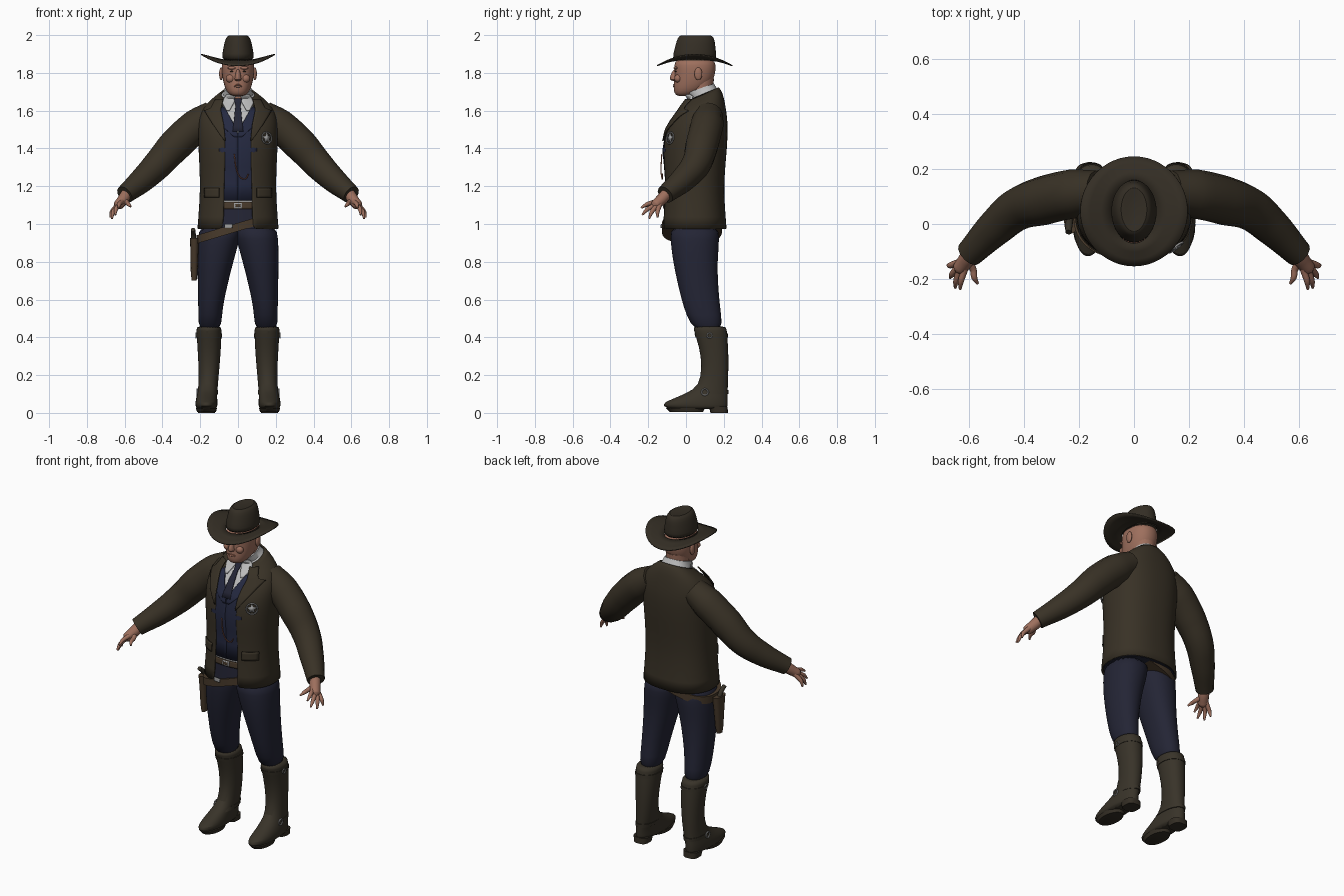
import bpy, bmesh, math
from mathutils import Vector
from mathutils.bvhtree import BVHTree

cube = bpy.data.objects.get("Cube")
if cube:
    bpy.data.objects.remove(cube, do_unlink=True)


def material(name, *rgb):
    m = bpy.data.materials.new(name)
    m.use_nodes = True
    m.diffuse_color = (*rgb, 1)
    m.node_tree.nodes["Principled BSDF"].inputs["Base Color"].default_value = (*rgb, 1)
    return m


COAT = material("brown coat", .040, .031, .019)
HAT = material("dark felt", .034, .027, .018)
BOOT = material("boot leather", .040, .033, .022)
TROUSER = material("navy trousers", .017, .018, .035)
VEST = material("blue vest", .018, .022, .052)
SKIN = material("skin", .34, .16, .11)
SHIRT = material("white shirt", .50, .50, .50)
SILVER = material("silver", .32, .32, .32)
LEATHER = material("belt leather", .065, .042, .024)
COPPER = material("copper chain", .35, .13, .08)
made = []


def add(name, verts, faces, mat, subd=0, thick=0, offset=-1):
    me = bpy.data.meshes.new(name)
    me.from_pydata(verts, [], faces)
    me.materials.append(mat)
    ob = bpy.data.objects.new(name, me)
    bpy.context.collection.objects.link(ob)
    if subd:
        ob.modifiers.new("smooth", 'SUBSURF').levels = subd
    if thick:
        mod = ob.modifiers.new("thickness", 'SOLIDIFY')
        mod.thickness, mod.offset = thick, offset
    made.append(ob)
    return ob


def power(v, p):
    return math.copysign(abs(v) ** p, v)


# Stack of rings, bottom to top: z, centre x, half width, front y, back y, front gap, tilt
def skin_rings(rings, p=1, n=24, caps=True):
    verts, faces, gapped = [], [], len(rings[0]) > 5 and rings[0][5] > 0
    cols = n + 1 if gapped else n
    for z, xc, w, yf, yb, gap, tilt in [(*r, 0, 0)[:7] for r in rings]:
        t0, mid, d = math.asin((gap / w) ** (1 / p)), (yf + yb) / 2, (yb - yf) / 2
        for i in range(cols):
            t = t0 + (math.tau - 2 * t0) * i / n
            y = mid - d * power(math.cos(t), p)
            verts.append((xc + w * power(math.sin(t), p), y, z + tilt * (y - mid)))
    for r in range(len(rings) - 1):
        for i in range(n):
            a, b = r * cols + i, r * cols + (i + 1) % cols
            faces.append((a, b, b + cols, a + cols))
    if caps and not gapped:
        faces.append(tuple(reversed(range(cols))))
        faces.append(tuple(range(len(verts) - cols, len(verts))))
    return verts, faces


def loft(name, rings, mat, p=1, n=24, caps=True, **kw):
    return add(name, *skin_rings(rings, p, n, caps), mat, **kw)


def flip(rings, s):
    return [(r[0], r[1] * s, *r[2:]) for r in rings]


# Round tube through points x, y, z, radius
def tube(name, pts, mat, s=1):
    cu = bpy.data.curves.new(name, 'CURVE')
    cu.dimensions, cu.bevel_depth, cu.bevel_resolution = '3D', 1, 4
    cu.resolution_u, cu.use_fill_caps = 6, True
    sp = cu.splines.new('BEZIER')
    sp.bezier_points.add(len(pts) - 1)
    for bp, (x, y, z, r) in zip(sp.bezier_points, pts):
        bp.co, bp.radius = (x * s, y, z), r
        bp.handle_left_type = bp.handle_right_type = 'AUTO'
    cu.materials.append(mat)
    ob = bpy.data.objects.new(name, cu)
    bpy.context.collection.objects.link(ob)
    bpy.ops.object.select_all(action='DESELECT')
    ob.select_set(True)
    bpy.context.view_layer.objects.active = ob
    bpy.ops.object.convert(target='MESH')
    made.append(bpy.context.object)


def ball(name, loc, scale, mat):
    bpy.ops.mesh.primitive_uv_sphere_add(segments=16, ring_count=10, location=loc)
    ob = bpy.context.object
    ob.name, ob.scale = name, scale
    ob.data.materials.append(mat)
    made.append(ob)


def ring(name, loc, normal, major, minor, mat):
    bpy.ops.mesh.primitive_torus_add(location=loc, major_radius=major, minor_radius=minor,
                                     major_segments=24, minor_segments=8)
    ob = bpy.context.object
    ob.name = name
    ob.rotation_euler = Vector(normal).to_track_quat('Z', 'Y').to_euler()
    ob.data.materials.append(mat)
    made.append(ob)


# Thin plate laid on the front of a surface; rows are z, x start, x end
def plate(name, bvh, rows, mat, lift, s=1, n=6, m=4):
    verts, faces = [], []
    steps = [[a + (b - a) * k / m for a, b in zip(r0, r1)]
             for r0, r1 in zip(rows, rows[1:]) for k in range(m)] + [rows[-1]]
    for z, x0, x1 in steps:
        for i in range(n + 1):
            x = s * (x0 + (x1 - x0) * i / n)
            hit = bvh.ray_cast(Vector((x, -1, z)), Vector((0, 1, 0)))[0]
            hit = hit or bvh.find_nearest(Vector((x, -.2, z)))[0]
            verts.append((x, hit.y - lift, z))
    for r in range(len(steps) - 1):
        for i in range(n):
            a = r * (n + 1) + i
            faces.append((a, a + 1, a + n + 2, a + n + 1))
    return add(name, verts, faces, mat, thick=.006, offset=0)


# Coat and the shirt body under it
coat = [(.975, 0, .215, -.13, .215, .078, 0), (1.1, 0, .205, -.12, .205, .076, 0),
        (1.23, 0, .20, -.113, .20, .074, 0), (1.40, 0, .21, -.13, .218, .066, 0),
        (1.50, 0, .212, -.11, .221, .075, 0), (1.56, 0, .21, -.075, .219, .09, 0),
        (1.62, 0, .185, -.035, .208, .09, .1), (1.665, 0, .13, -.005, .195, .075, .3),
        (1.69, 0, .09, .012, .174, .06, .42)]
loft("coat", coat, COAT, .85, 48, subd=1, thick=.008)
coat_bvh = BVHTree.FromPolygons(*skin_rings([r[:5] for r in coat], .85, 64))
body = [(z, 0, w - .012, yf + .012, yb - .012, 0, t) for z, x, w, yf, yb, g, t in coat]
body.append((1.718, 0, .07, .0, .148, 0, .35))
shirt = loft("shirt", body, SHIRT, .85, 48)
shirt.data.materials.append(TROUSER)
for f in shirt.data.polygons:
    f.material_index = int(f.center.z < 1.1)
body_bvh = BVHTree.FromPolygons(*skin_rings(body, .85, 64))

plate("tie", body_bvh, [(1.49, -.028, .028), (1.61, -.015, .015), (1.625, -.012, .012),
                        (1.665, -.022, .022)], TROUSER, .012)
plate("waist_belt", body_bvh, [(1.08, -.1, .1), (1.115, -.1, .1)], LEATHER, .005)
plate("waist_buckle", body_bvh, [(1.083, -.022, .022), (1.112, -.022, .022)], SILVER, .009)
plate("buckle_center", body_bvh, [(1.09, -.014, .014), (1.105, -.014, .014)], LEATHER, .011)
for s, side in ((1, "left"), (-1, "right")):
    plate(side + "_vest", body_bvh, [(1.125, 0, .1), (1.48, 0, .1), (1.53, .026, .11),
                                     (1.62, .075, .12)], VEST, .005, s)
    plate(side + "_vest_lapel", body_bvh, [(1.46, 0, .02), (1.51, .012, .075),
                                           (1.615, .07, .1)], VEST, .010, s)
    plate(side + "_shirt_collar", body_bvh, [(1.60, .045, .06), (1.645, .02, .085),
                                             (1.685, .012, .06)], SHIRT, .012, s)
    plate(side + "_lapel", coat_bvh, [(1.44, .066, .072), (1.53, .076, .135), (1.60, .09, .178),
                                      (1.612, .09, .145), (1.66, .078, .12)], COAT, .006, s)
    plate(side + "_pocket_flap", coat_bvh, [(1.14, .1, .178), (1.19, .1, .178)], COAT, .006, s)

# Watch chain
tube("watch_chain", [(-.02, -.128, 1.37, .003), (-.005, -.132, 1.28, .003),
                     (.015, -.128, 1.245, .003), (.04, -.125, 1.24, .003),
                     (.055, -.125, 1.265, .003)], COPPER)

# Star badge on the left breast
spot, normal = coat_bvh.ray_cast(Vector((.15, -1, 1.455)), Vector((0, 1, 0)))[:2]
ring("badge_rim", spot + normal * .005, normal, .031, .004, SILVER)
points = [(r * math.sin(k * math.pi / 5), r * math.cos(k * math.pi / 5), 0)
          for k, r in enumerate([.031, .014] * 5)]
star = add("badge_star", points, [tuple(reversed(range(10)))], SILVER, thick=.006, offset=0)
star.location = spot + normal * .006
star.rotation_euler = normal.to_track_quat('Z', 'Y').to_euler()

# Sloping gun belt with holster on the right hip
gun_belt = loft("gun_belt", [(.962, -.015, .205, -.127, .19), (1.006, -.015, .205, -.127, .19)],
                LEATHER, .85, 48)
for v in gun_belt.data.vertices:
    v.co.z += .3 * v.co.x
plate("gun_belt_buckle", body_bvh, [(.978, -.07, -.03), (1.0, -.07, -.03)], SILVER, .015)
loft("holster", [(.70, -.232, .013, -.01, .03), (.74, -.232, .018, -.015, .038),
                 (.85, -.231, .021, -.025, .05), (.925, -.23, .024, -.035, .06)],
     LEATHER, .8, 20)
tube("pistol_grip", [(-.232, .02, .90, .014), (-.236, .0, .945, .013),
                     (-.238, -.03, .97, .012)], BOOT)

# Limbs
arm = [(.13, .12, 1.58, .075), (.22, .11, 1.52, .089), (.33, .085, 1.42, .089),
       (.42, .055, 1.32, .079), (.50, -.01, 1.24, .068), (.60, -.11, 1.155, .05)]
fingers = {"index": [(.618, -.172, 1.115), (.632, -.237, 1.085)],
           "middle": [(.635, -.175, 1.095), (.650, -.232, 1.048)],
           "ring": [(.647, -.165, 1.085), (.668, -.195, 1.028)],
           "little": [(.652, -.145, 1.085), (.677, -.150, 1.035)],
           "thumb": [(.585, -.165, 1.11), (.568, -.217, 1.092)]}
leg = [(.43, .15, .06, .045, .195), (.52, .147, .063, 0, .187), (.60, .143, .069, -.025, .176),
       (.76, .125, .09, -.062, .166), (.85, .113, .103, -.076, .172),
       (.92, .102, .111, -.083, .176), (1.0, .09, .115, -.085, .177)]
boot = [(.018, .167, .052, -.09, .215), (.035, .167, .058, -.122, .221),
        (.055, .167, .059, -.12, .222), (.078, .166, .056, -.06, .222),
        (.105, .162, .053, .0, .221), (.14, .158, .051, .07, .222),
        (.25, .153, .056, .085, .226), (.35, .152, .063, .07, .224),
        (.45, .154, .068, .036, .216), (.458, .154, .064, .04, .212)]
for s, side in ((1, "left"), (-1, "right")):
    tube(side + "_sleeve", arm, COAT, s)
    tube(side + "_palm", [(.585, -.095, 1.17, .03), (.605, -.125, 1.135, .031),
                          (.633, -.162, 1.10, .027), (.64, -.172, 1.09, .012)], SKIN, s)
    for f, (root, tip) in fingers.items():
        mid = [(a + b) / 2 + d for a, b, d in zip(root, tip, (.004, -.003, .004))]
        tube(side + "_" + f + "_finger", [(.607, -.13, 1.13, .015), (*root, .0125),
                                          (*mid, .011), (*tip, .005)], SKIN, s)
    loft(side + "_trouser_leg", flip(leg, s), TROUSER, .92, subd=1)
    loft(side + "_boot", flip(boot, s), BOOT, .92, subd=1)
    loft(side + "_sole", flip([(.004, .167, .05, -.085, .09), (.026, .167, .056, -.108, .1)], s), HAT)
    loft(side + "_heel", flip([(0, .167, .044, .13, .222), (.035, .167, .048, .12, .22)], s), HAT, .7)
    loft(side + "_ankle_strap", flip([(.10, .161, .055, .0, .226), (.12, .16, .054, .035, .226)], s),
         BOOT, .92)
    ring(side + "_ankle_buckle", (s * .217, .1, .11), (s, 0, 0), .017, .004, SILVER)
    loft(side + "_top_strap", flip([(.40, .153, .068, .05, .222), (.42, .153, .069, .045, .221)], s),
         BOOT, .92)
    ring(side + "_top_buckle", (s * .222, .125, .41), (s, 0, 0), .013, .003, SILVER)

# Head
loft("neck", [(1.62, 0, .066, .015, .14), (1.70, 0, .064, .012, .142), (1.77, 0, .066, .01, .148)], SKIN)
loft("head", [(1.676, 0, .03, -.045, .02), (1.69, 0, .053, -.062, .07), (1.72, 0, .07, -.067, .115),
              (1.76, 0, .08, -.064, .145), (1.80, 0, .086, -.06, .156), (1.84, 0, .087, -.064, .159),
              (1.88, 0, .08, -.055, .15)], SKIN, .92, subd=1)
loft("nose", [(1.756, 0, .012, -.072, -.03), (1.764, 0, .021, -.086, -.03),
              (1.778, 0, .016, -.087, -.03), (1.825, 0, .01, -.066, -.03)], SKIN, n=16, subd=1)
ball("mouth", (0, -.064, 1.737), (.028, .005, .003), COPPER)
ball("lower_lip", (0, -.062, 1.729), (.022, .007, .006), SKIN)
for s, side in ((1, "left"), (-1, "right")):
    ball(side + "_ear", (s * .089, .065, 1.795), (.011, .021, .034), SKIN)
    ball(side + "_eye", (s * .031, -.053, 1.808), (.012, .005, .004), HAT)
    ball(side + "_brow", (s * .034, -.055, 1.826), (.023, .011, .008), SKIN)
    ball(side + "_cheek", (s * .04, -.042, 1.77), (.024, .02, .022), SKIN)

# Hat
loft("hat_crown", [(1.86, 0, .088, -.076, .164), (1.90, 0, .083, -.068, .16), (1.95, 0, .075, -.055, .155),
                   (1.985, 0, .065, -.045, .15), (2.003, 0, .048, -.028, .132),
                   (1.992, 0, .025, -.005, .11)], HAT, subd=1, n=32)
brim = loft("hat_brim", [(0, 0, .08, -.07, .16), (.35, 0, .12, -.1, .19), (.7, 0, .16, -.127, .22),
                         (1, 0, .195, -.153, .245)], HAT, n=48, caps=False, thick=.006, offset=0)
for v in brim.data.vertices:
    x, y = v.co.x, v.co.y - .046
    side = x * x / (x * x + y * y)
    v.co.z = 1.868 + .03 * v.co.z * (2 * side - 1)

# Smooth shading with crisp edges
bpy.ops.object.select_all(action='DESELECT')
for ob in made:
    ob.select_set(True)
bpy.context.view_layer.objects.active = made[0]
bpy.ops.object.shade_smooth_by_angle(angle=math.radians(45))
